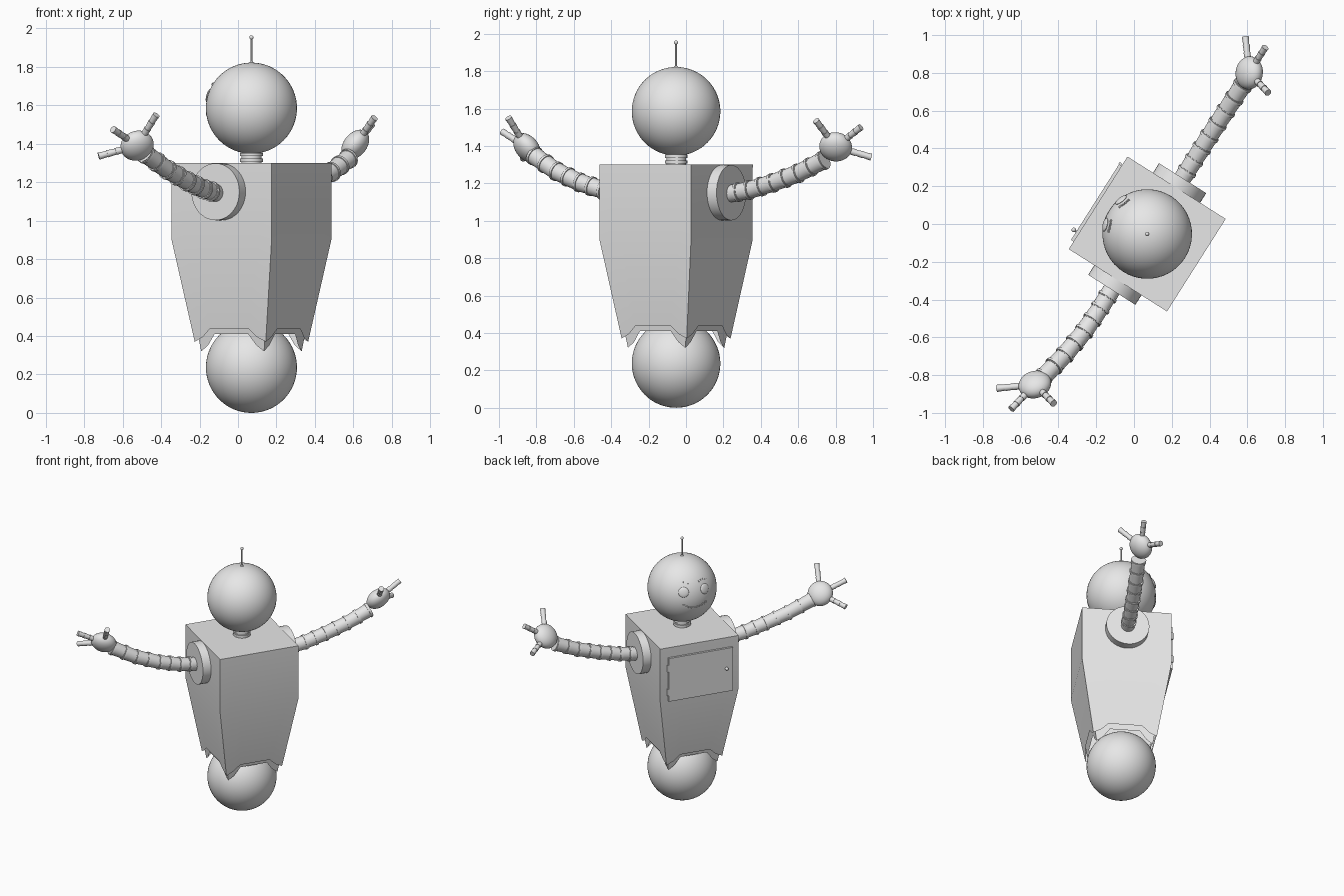
import bpy, bmesh, math
from mathutils import Matrix, Vector

if "Cube" in bpy.data.objects:
    bpy.data.objects.remove(bpy.data.objects["Cube"])

# Whole robot is turned about the vertical axis: local x = side, local y = facing
M = Matrix.Translation((0.07, -0.053, 0)) @ Matrix.Rotation(math.radians(57.6), 4, 'Z')
MI = M.inverted()
HEAD = Vector((0, 0, 1.585))
HEAD_R = 0.237

grey = bpy.data.materials.new("grey_metal")
grey.diffuse_color = (0.8, 0.8, 0.8, 1)
grey.use_nodes = True
grey.node_tree.nodes["Principled BSDF"].inputs["Base Color"].default_value = grey.diffuse_color


def finish(name, bm, angle=35):
    bmesh.ops.recalc_face_normals(bm, faces=bm.faces)
    me = bpy.data.meshes.new(name)
    bm.to_mesh(me)
    bm.free()
    me.materials.append(grey)
    ob = bpy.data.objects.new(name, me)
    ob.matrix_world = M
    bpy.context.collection.objects.link(ob)
    bpy.ops.object.select_all(action='DESELECT')
    ob.select_set(True)
    bpy.context.view_layer.objects.active = ob
    bpy.ops.object.shade_smooth_by_angle(angle=math.radians(angle))
    return ob


def rod(bm, a, b, r1, r2=None, n=24):
    a, b = Vector(a), Vector(b)
    d = b - a
    m = Matrix.Translation((a + b) / 2) @ d.to_track_quat('Z', 'Y').to_matrix().to_4x4()
    bmesh.ops.create_cone(bm, cap_ends=True, segments=n, radius1=r1,
                          radius2=r1 if r2 is None else r2, depth=d.length, matrix=m)


def ball(bm, c, r, rot=None, scale=(1, 1, 1), u=32, v=20):
    m = Matrix.Translation(c) @ (rot or Matrix()) @ Matrix.Diagonal((*scale, 1))
    bmesh.ops.create_uvsphere(bm, u_segments=u, v_segments=v, radius=r, matrix=m)


def box(bm, c, size, rot=None):
    m = Matrix.Translation(c) @ (rot or Matrix()) @ Matrix.Diagonal((*size, 1))
    bmesh.ops.create_cube(bm, size=1, matrix=m)


# Tapered hollow body with arched lower edges
HX, HY = 0.29, 0.308
ARCH = [(-1, 0), (-0.75, 0.35), (-0.5, 1), (-0.2, 1), (0.2, 1), (0.5, 1), (0.75, 0.35)]


def shell(bm, z_top, z_corner, z_arch, shrink, cap):
    rings = [[], [], []]
    for side in range(4):
        rot = Matrix.Rotation(side * math.pi / 2, 2)
        for t, k in ARCH:
            p = rot @ Vector((t, -1))
            zb = z_corner + (z_arch - z_corner) * k
            for ring, z in zip(rings, (z_top, min(z_top, 0.9) - 0.001, zb)):
                s = shrink * (1 - 0.547 * max(0, 0.9 - z))
                ring.append(bm.verts.new((p.x * HX * s, p.y * HY * s, z)))
    n = len(rings[0])
    for lo, hi in ((rings[1], rings[0]), (rings[2], rings[1])):
        for i in range(n):
            j = (i + 1) % n
            bm.faces.new((lo[i], lo[j], hi[j], hi[i]))
    if cap:
        bm.faces.new(rings[0])


bm = bmesh.new()
shell(bm, 1.30, 0.37, 0.44, 1.0, True)
finish("body", bm, 30)
bm = bmesh.new()
shell(bm, 0.88, 0.32, 0.41, 0.92, False)
finish("inner_skirt", bm, 30)

# Rolling ball, head, neck, antenna
bm = bmesh.new()
ball(bm, (0, 0, HEAD_R), HEAD_R, u=48, v=32)
finish("base_ball", bm)
bm = bmesh.new()
ball(bm, HEAD, HEAD_R, u=48, v=32)
finish("head", bm)
bm = bmesh.new()
rod(bm, (0, 0, 1.29), (0, 0, 1.38), 0.052)
for z in (1.305, 1.335):
    rod(bm, (0, 0, z), (0, 0, z + 0.018), 0.06)
finish("neck", bm)
bm = bmesh.new()
rod(bm, (0, 0, 1.81), (0, 0, 1.95), 0.005, n=12)
rod(bm, (0, 0, 1.81), (0, 0, 1.828), 0.016, 0.008, n=16)
ball(bm, (0, 0, 1.953), 0.011, u=16, v=10)
finish("antenna", bm)


# Face: points on the head by side angle and latitude
def on_head(az, lat):
    a, l = math.radians(az), math.radians(lat)
    d = Vector((math.sin(a) * math.cos(l), math.cos(a) * math.cos(l), math.sin(l)))
    return HEAD + d * HEAD_R, d.to_track_quat('Z', 'Y').to_matrix().to_4x4()


eyes, brows, mouth = bmesh.new(), bmesh.new(), bmesh.new()
for s in (-1, 1):
    p, q = on_head(s * 20, 16)
    ball(eyes, p, 0.036, q, (1, 1, 0.28), 24, 12)
    for i in range(4):
        p, q = on_head(s * (13 + 5 * i), 31 + (1.5 if i in (1, 2) else 0))
        box(brows, p, (0.016, 0.01, 0.012), q)
for i in range(-4, 5):
    p, q = on_head(i * 5, -13 + 0.35 * i * i)
    box(mouth, p, (0.017, 0.012, 0.01), q)
finish("eyes", eyes)
finish("eyebrows", brows)
finish("mouth", mouth)

# Chest door with knob and hinges
bm = bmesh.new()
box(bm, (-0.005, HY + 0.006, 1.063), (0.475, 0.02, 0.325))
finish("chest_door", bm)
bm = bmesh.new()
rod(bm, (-0.19, HY, 1.08), (-0.19, HY + 0.03, 1.08), 0.005, n=12)
ball(bm, (-0.19, HY + 0.032, 1.08), 0.012, u=16, v=10)
finish("door_knob", bm)
bm = bmesh.new()
for z in (0.97, 1.15):
    rod(bm, (0.237, HY + 0.012, z - 0.025), (0.237, HY + 0.012, z + 0.025), 0.008, n=12)
finish("door_hinges", bm)


# Arms: shoulder disc, ribbed bent tube, flattened palm, three fingers
def bend(pts, t):
    f = t * (len(pts) - 1)
    i = min(int(f), len(pts) - 2)
    return pts[i].lerp(pts[i + 1], f - i)


def arm(label, s, lift, forward, palm, tips):
    bm = bmesh.new()
    rod(bm, (s * 0.27, 0, 1.15), (s * 0.35, 0, 1.15), 0.148, n=40)
    finish(label + "_shoulder", bm)

    path = [Vector((s * x, forward * y, z + lift * y)) for x, y, z in
            ((0.33, 0, 1.142), (0.47, 0, 1.165), (0.62, 0.1, 1.205),
             (0.78, 0.45, 1.26), (0.94, 1, 1.335))]
    bm = bmesh.new()
    n = 8
    for i in range(n):
        a, b = bend(path, i / n), bend(path, (i + 1) / n)
        d = (b - a).normalized()
        rod(bm, a - d * 0.012, b + d * 0.004, 0.045, 0.049)
        rod(bm, b - d * 0.014, b, 0.053)
    finish(label + "_arm", bm)

    c = MI @ Vector(palm)
    ends = [MI @ Vector(t) for t in tips]
    across = (ends[2] - ends[0]).normalized()
    normal = (ends[0] - c).cross(ends[2] - c).normalized()
    rot = Matrix((across, normal.cross(across), normal)).transposed().to_4x4()
    bm = bmesh.new()
    ball(bm, c, 0.088, rot, (1, 1, 0.68))
    finish(label + "_palm", bm)

    bm = bmesh.new()
    for e in ends:
        d = (e - c).normalized()
        start = c + d * 0.07
        for i in range(3):
            a, b = start.lerp(e, i / 3), start.lerp(e, (i + 1) / 3)
            rod(bm, a, b, 0.016, 0.019, n=16)
    finish(label + "_fingers", bm)


arm("left", -1, 0.015, 0.06, (-0.525, -0.85, 1.39),
    ((-0.725, -0.87, 1.335), (-0.65, -0.98, 1.475), (-0.425, -0.95, 1.55)))
arm("right", 1, -0.01, -0.005, (0.61, 0.80, 1.395),
    ((0.59, 0.99, 1.34), (0.695, 0.935, 1.50), (0.71, 0.695, 1.535)))
